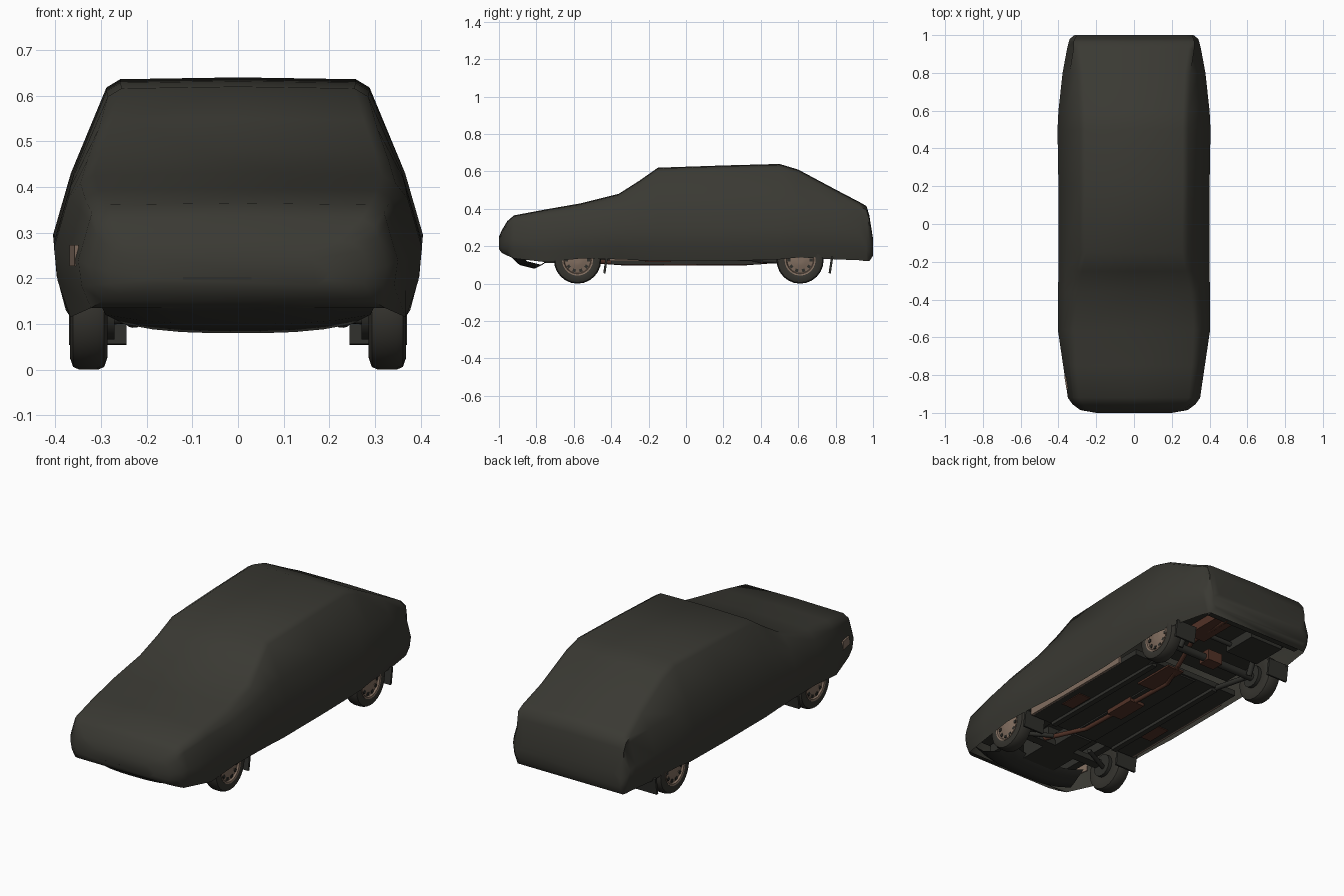
import bpy, bmesh, math
from mathutils import Vector

if "Cube" in bpy.data.objects:
    bpy.data.objects.remove(bpy.data.objects["Cube"])

def mat(name, c):
    m = bpy.data.materials.new(name)
    m.diffuse_color = (*c, 1)
    m.use_nodes = True
    m.node_tree.nodes["Principled BSDF"].inputs["Base Color"].default_value = m.diffuse_color
    return m

COVER = mat("cover_cloth", (0.042, 0.041, 0.033))
RUBBER = mat("tyre_rubber", (0.036, 0.034, 0.028))
UNDER = mat("dark_underbody", (0.028, 0.028, 0.024))
TAN = mat("tan_metal", (0.22, 0.155, 0.115))
RUST = mat("rusty_exhaust", (0.085, 0.032, 0.02))

def make(name, bm, m, angle=None):
    bmesh.ops.recalc_face_normals(bm, faces=bm.faces)
    me = bpy.data.meshes.new(name)
    bm.to_mesh(me)
    bm.free()
    ob = bpy.data.objects.new(name, me)
    bpy.context.collection.objects.link(ob)
    me.materials.append(m)
    if angle:
        bpy.ops.object.select_all(action='DESELECT')
        ob.select_set(True)
        bpy.context.view_layer.objects.active = ob
        bpy.ops.object.shade_smooth_by_angle(angle=math.radians(angle))
    return ob

def box(name, c, s, m, rot=(0, 0, 0)):
    bm = bmesh.new()
    bmesh.ops.create_cube(bm, size=1)
    for v in bm.verts:
        v.co = Vector(v.co) * Vector(s)
    ob = make(name, bm, m)
    ob.location = c
    ob.rotation_euler = rot
    return ob

def rod(name, a, b, r, m, n=10):
    a, b = Vector(a), Vector(b)
    bm = bmesh.new()
    bmesh.ops.create_cone(bm, cap_ends=True, segments=n, radius1=r, radius2=r, depth=(b - a).length)
    ob = make(name, bm, m, 40)
    ob.location = (a + b) / 2
    ob.rotation_mode = 'QUATERNION'
    ob.rotation_quaternion = Vector((0, 0, 1)).rotation_difference(b - a)
    return ob

def grid(bm, rows):
    vs = [[bm.verts.new(p) for p in r] for r in rows]
    for a, b in zip(vs, vs[1:]):
        for i in range(len(a) - 1):
            bm.faces.new((a[i], a[i + 1], b[i + 1], b[i]))
    return vs

def lathe(name, prof, m, at, side, n=24):
    # profile of (x, radius) spun around the x axis
    bm = bmesh.new()
    rows = [[bm.verts.new((side * x, r * math.cos(k * math.tau / n), r * math.sin(k * math.tau / n)))
             for k in range(n)] for x, r in prof]
    for a, b in zip(rows, rows[1:]):
        for k in range(n):
            bm.faces.new((a[k], a[(k + 1) % n], b[(k + 1) % n], b[k]))
    for r in (rows[0], rows[-1]):
        bm.faces.new(r)
    ob = make(name, bm, m, 40)
    ob.location = at
    return ob

# Cloth cover: y, top z, top half width, belt half width, shoulder z, hem z
SECT = [(-1.0, .25, .13, .20, .235, .185), (-.985, .285, .22, .285, .26, .165),
        (-.955, .335, .27, .325, .29, .15), (-.92, .365, .29, .35, .325, .135),
        (-.75, .397, .305, .375, .35, .115), (-.56, .43, .315, .403, .375, .135),
        (-.36, .48, .30, .402, .40, .13), (-.25, .55, .275, .40, .42, .125),
        (-.15, .62, .255, .40, .43, .12), (.2, .632, .258, .40, .43, .12),
        (.5, .64, .258, .405, .43, .13), (.6, .61, .26, .40, .42, .14),
        (.8, .503, .27, .378, .41, .13), (.93, .435, .29, .354, .385, .125),
        (.965, .415, .29, .345, .36, .12), (.98, .365, .285, .34, .31, .12),
        (1.0, .24, .27, .315, .21, .15)]
rows = []
for y, zt, xt, xb, zs, zh in SECT:
    h = zs - zh
    tuck = .03 if -.4 < y < .4 else .008 if -.8 < y < -.7 else .028
    half = [(xt, zt - .004), (min(xt + .03, xb), zt - .022 if zt > .3 else zt - .008),
            (xb - .13 * h, zs), (xb, zh + .55 * h), (xb - .008, zh + .25 * h), (xb - tuck, zh)]
    rows.append([(-x, y, z) for x, z in reversed(half)] + [(0, y, zt)] + [(x, y, z) for x, z in half])
bm = bmesh.new()
vs = grid(bm, rows)
for end in (vs[0], vs[-1]):
    bm.faces.new(end)
# Cloth wrapped under the nose and tail
for i in (0, 1, 2, len(vs) - 2):
    bm.faces.new((vs[i][0], vs[i][-1], vs[i + 1][-1], vs[i + 1][0]))
make("car_cover", bm, COVER, 50)

# Front chin below the hem
bm = bmesh.new()
grid(bm, [[(k * w / 4, y + .04 * (abs(k) / 4) ** 3, z + .02 * (abs(k) / 4) ** 3) for k in range(-4, 5)]
          for y, z, w in [(-.935, .142, .31), (-.89, .10, .29), (-.81, .08, .25), (-.74, .125, .25)]])
make("front_chin", bm, UNDER, 50)
box("grille_slit", (-.045, -.9962, .2), (.15, .008, .005), UNDER)
box("lamp_patch", (-.359, -.84, .25), (.009, .07, .045), TAN, (0, 0, .165))

# Floor, engine bay and boot floor
box("floor_pan", (0, 0, .135), (.66, .82, .03), UNDER)
box("centre_tunnel", (0, 0, .118), (.14, .8, .012), UNDER)
box("boot_floor", (0, .69, .2), (.56, .58, .02), UNDER)
box("rear_panel", (0, .955, .16), (.58, .05, .05), UNDER)
box("engine_bay_roof", (0, -.66, .22), (.56, .5, .02), UNDER)
box("engine_block", (0, -.66, .16), (.2, .2, .1), UNDER)
box("gearbox", (0, -.5, .145), (.12, .18, .07), UNDER)
box("front_crossmember", (0, -.58, .125), (.5, .05, .03), UNDER)
box("spare_well", (-.13, .8, .17), (.2, .2, .06), UNDER)

for s, side in ((-1, "left"), (1, "right")):
    # Sills behind the hem, chassis rails and worn floor patches
    box(f"{side}_sill", (s * .336, -.06, .143), (.012, .7, .045), TAN)
    box(f"{side}_floor_rail", (s * .2, 0, .113), (.03, .8, .02), UNDER)
    box(f"{side}_floor_patch", (s * .26, -.15, .119), (.07, .14, .006), RUST)
    box(f"{side}_front_rail", (s * .2, -.66, .17), (.04, .44, .05), UNDER)
    # Suspension arms
    rod(f"{side}_trailing_arm", (s * .2, .33, .13), (s * .25, .61, .115), .014, UNDER)
    rod(f"{side}_front_arm", (s * .12, -.5, .12), (s * .29, -.58, .11), .012, UNDER)
    rod(f"{side}_rear_damper", (s * .23, .64, .1), (s * .22, .7, .2), .016, UNDER)
    for wy, end in ((-.58, "front"), (.61, "rear")):
        at = (s * .327, wy, .126)
        lathe(f"{side}_{end}_tyre", [(-.038, .08), (-.041, .10), (-.034, .12), (-.02, .126),
              (.02, .126), (.034, .12), (.041, .10), (.036, .083), (.02, .08)], RUBBER, at, s)
        lathe(f"{side}_{end}_rim", [(.0, .083), (.038, .083), (.036, .074), (.026, .07),
              (.030, .045), (.036, .03), (.036, .012)], TAN, at, s)
        # Slots around the rim
        for k in range(10):
            a = k * math.tau / 10
            box(f"{side}_{end}_rim_slot_{k}", (s * .3555, wy + .058 * math.cos(a), .126 + .058 * math.sin(a)),
                (.006, .016, .016), UNDER, (a, 0, 0))
        rod(f"{side}_{end}_brake", (s * .27, wy, .126), (s * .32, wy, .126), .06, UNDER, 16)
        # Mud flap behind the wheel
        fy = wy + (.15 if wy < 0 else .165)
        box(f"{side}_{end}_mud_flap", (s * .307, fy, .1), (.125, .012, .09), UNDER, (-.15, 0, 0))

# Axles
rod("rear_axle", (-.3, .61, .12), (.3, .61, .12), .022, UNDER)
rod("front_axle", (-.3, -.58, .126), (.3, -.58, .126), .012, UNDER)
rod("rear_cross_bar", (-.22, .73, .17), (.22, .73, .17), .013, UNDER)
box("axle_housing", (0, .61, .125), (.09, .07, .06), RUST)

# Exhaust
path = [(.15, -.62, .13), (.05, -.32, .108), (.03, .3, .108), (.09, .46, .12), (.15, .64, .16), (.175, .95, .145)]
for i, (a, b) in enumerate(zip(path, path[1:])):
    rod(f"exhaust_pipe_{i}", a, b, .012, RUST)
box("middle_silencer", (.03, -.03, .111), (.09, .18, .03), RUST)
box("rear_silencer", (.175, .82, .165), (.11, .24, .045), RUST)
box("heat_shield", (.09, .32, .112), (.1, .24, .01), RUST)
